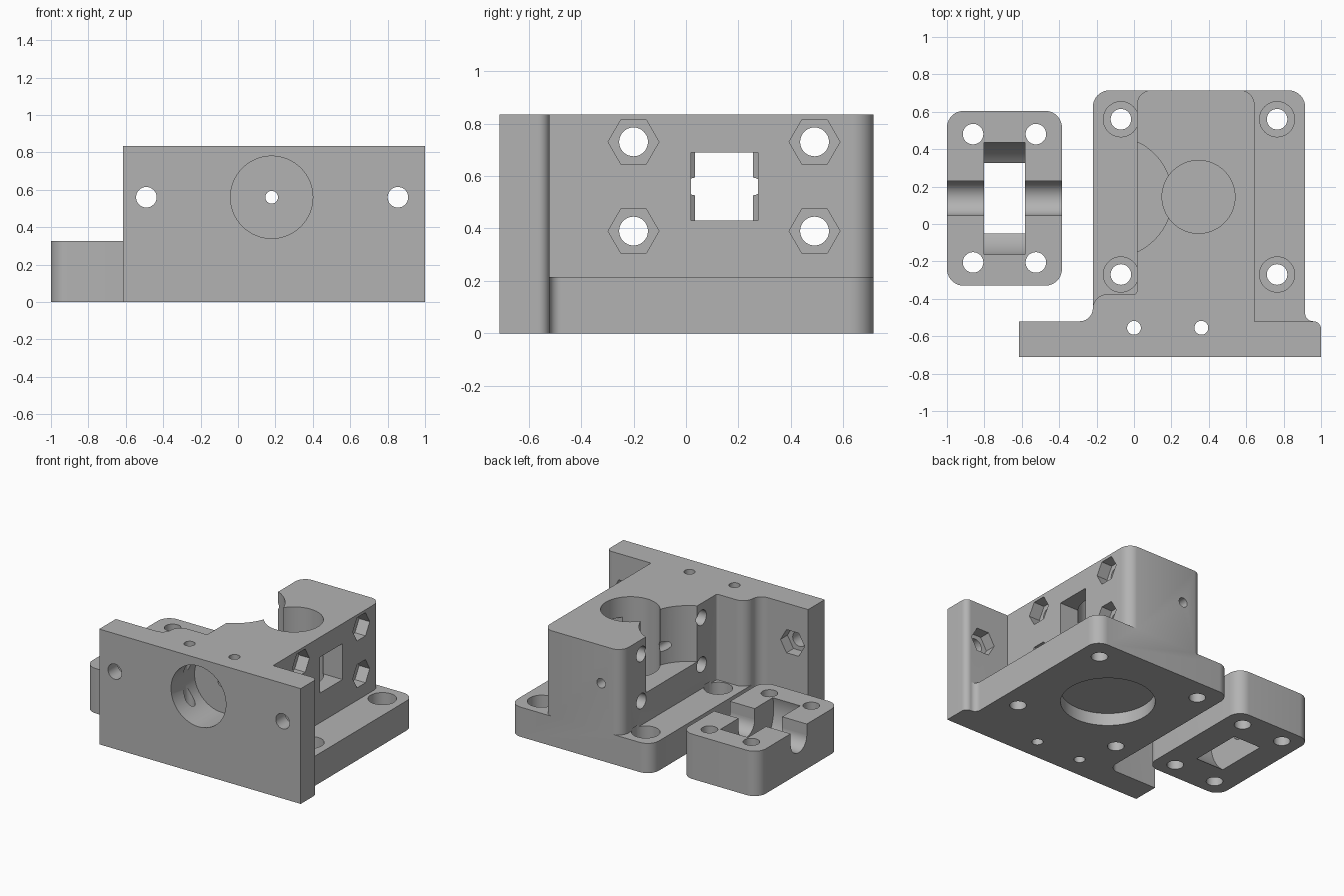
import bpy, bmesh, math
from mathutils import Vector, Matrix

if "Cube" in bpy.data.objects:
    bpy.data.objects.remove(bpy.data.objects["Cube"], do_unlink=True)

grey = bpy.data.materials.new("plain_grey")
grey.use_nodes = True
colour = (0.45, 0.45, 0.45, 1)
grey.diffuse_color = colour
grey.node_tree.nodes["Principled BSDF"].inputs["Base Color"].default_value = colour


def add_object(name, bm):
    bmesh.ops.recalc_face_normals(bm, faces=bm.faces[:])
    mesh = bpy.data.meshes.new(name)
    bm.to_mesh(mesh)
    bm.free()
    mesh.materials.append(grey)
    ob = bpy.data.objects.new(name, mesh)
    bpy.context.scene.collection.objects.link(ob)
    return ob


def prism(name, corners, z0, z1, steps=10):
    """Extrude a closed outline of (x, y, corner radius) from z0 to z1."""
    outline = []
    for i, (x, y, r) in enumerate(corners):
        p = Vector((x, y))
        if not r:
            outline.append(p)
            continue
        a = (Vector(corners[i - 1][:2]) - p).normalized()
        b = (Vector(corners[(i + 1) % len(corners)][:2]) - p).normalized()
        # every rounded corner is a right angle
        centre = p + (a + b) * r
        for k in range(steps + 1):
            t = k / steps * math.pi / 2
            outline.append(centre - b * r * math.cos(t) - a * r * math.sin(t))
    bm = bmesh.new()
    face = bm.faces.new([bm.verts.new((p.x, p.y, z0)) for p in outline])
    top = bmesh.ops.extrude_face_region(bm, geom=[face])["geom"]
    bmesh.ops.translate(bm, vec=(0, 0, z1 - z0),
                        verts=[v for v in top if isinstance(v, bmesh.types.BMVert)])
    return add_object(name, bm)


def box(x0, x1, y0, y1, z0, z1):
    return prism("cutter", [(x0, y0, 0), (x1, y0, 0), (x1, y1, 0), (x0, y1, 0)], z0, z1)


def rod(axis, centre, r, start, end, sides=48):
    """Cylinder along an axis; centre gives the two remaining coordinates."""
    bm = bmesh.new()
    bmesh.ops.create_cone(bm, cap_ends=True, segments=sides, radius1=r, radius2=r,
                          depth=end - start)
    mid = (start + end) / 2
    # a vertex lies on the y axis at first, so hexagons get turned to point sideways
    turn = Matrix.Rotation(math.pi / 2, 4, "Z") if sides == 6 else Matrix()
    if axis == "x":
        rot = Matrix.Rotation(math.pi / 2, 4, "Y")
        turn = Matrix()
        place = (mid, centre[0], centre[1])
    elif axis == "y":
        rot = Matrix.Rotation(math.pi / 2, 4, "X")
        place = (centre[0], mid, centre[1])
    else:
        rot = Matrix()
        place = (centre[0], centre[1], mid)
    bmesh.ops.transform(bm, matrix=Matrix.Translation(place) @ rot @ turn, verts=bm.verts[:])
    return add_object("cutter", bm)


def cut(target, cutter):
    cutter.hide_render = True
    mod = target.modifiers.new("cut", "BOOLEAN")
    mod.operation = "DIFFERENCE"
    mod.solver = "EXACT"
    mod.object = cutter
    bpy.context.view_layer.objects.active = target
    bpy.ops.object.modifier_apply(modifier=mod.name)
    bpy.data.objects.remove(cutter, do_unlink=True)


def finish(ob):
    bpy.ops.object.select_all(action="DESELECT")
    ob.select_set(True)
    bpy.context.view_layer.objects.active = ob
    bpy.ops.object.shade_smooth_by_angle(angle=math.radians(30))


# Main body: wide front plate with a narrower block behind it
HEIGHT, BASE = 0.835, 0.215
body = prism("main_body", [
    (-0.615, -0.71, 0), (1, -0.71, 0), (1, -0.52, 0.042), (0.915, -0.52, 0.042),
    (0.915, 0.715, 0.09), (-0.22, 0.715, 0.09), (-0.22, -0.52, 0.07), (-0.615, -0.52, 0)],
    0, HEIGHT)

# Lower the block to a flange on both sides
cut(body, prism("cutter", [
    (0.645, -0.52, 0), (1.2, -0.52, 0), (1.2, 1, 0), (0.564, 1, 0),
    (0.564, 0.716, 0), (0.645, 0.716, 0.08)], BASE, 1))
cut(body, prism("cutter", [
    (-0.5, -0.457, 0), (-0.221, -0.457, 0), (-0.221, -0.375, 0.08), (0.015, -0.375, 0.015),
    (0.015, 0.716, 0.08), (0.096, 0.716, 0), (0.096, 1, 0), (-0.5, 1, 0)], BASE, 1))

# Motor recess below, drive bore and bearing recess above, side window
MID = 0.145
AXIS = 0.56
cut(body, rod("z", (0.345, MID), 0.31, -0.1, 0.09, 64))
cut(body, rod("z", (0.345, MID), 0.195, 0.1, 1, 64))
cut(body, rod("z", (-0.12, MID), 0.324, 0.43, 1, 80))
cut(body, box(0.35, 0.8, 0.02, 0.275, 0.43, 0.69))

# Nozzle socket in the front, feed channel, and two retaining pin holes
cut(body, rod("y", (0.18, AXIS), 0.22, -0.9, -0.44, 64))
cut(body, rod("y", (0.18, AXIS), 0.034, -0.5, 0.9, 32))
for x in (0, 0.36):
    cut(body, rod("z", (x, -0.555), 0.037, -0.1, 1, 32))

# Flange bolt holes with counterbores
for x in (-0.07, 0.765):
    for y in (-0.27, 0.56):
        cut(body, rod("z", (x, y), 0.055, -0.1, 0.3, 32))
        cut(body, rod("z", (x, y), 0.094, 0.12, 0.23))

# Side clamp holes with hexagonal nut pockets
for y in (-0.2, 0.49):
    for z in (0.39, 0.73):
        cut(body, rod("x", (y, z), 0.055, -0.1, 0.8, 32))
        cut(body, rod("x", (y, z), 0.097, 0.56, 0.8, 6))

# Plate mounting holes with nut pockets at the back
for x in (-0.49, 0.855):
    cut(body, rod("y", (x, AXIS), 0.055, -0.9, -0.4, 32))
    cut(body, rod("y", (x, AXIS), 0.097, -0.6, -0.4, 6))
finish(body)

# Separate clamp block beside the body
CX, CY, TOP = -0.6925, 0.1375, 0.325
clamp = prism("clamp_block", [
    (-1, -0.33, 0.09), (-0.385, -0.33, 0.09), (-0.385, 0.605, 0.09), (-1, 0.605, 0.09)], 0, TOP)

# Round bearing slot and open axle groove
WHEEL = 0.245
cut(clamp, rod("x", (CY, WHEEL), 0.31, CX - 0.11, CX + 0.11, 80))
cut(clamp, rod("x", (CY, WHEEL), 0.092, -1.2, -0.2))
cut(clamp, box(-1.2, -0.2, CY - 0.092, CY + 0.092, WHEEL, 0.5))

# Four clamp bolt holes
for sx in (-1, 1):
    for sy in (-1, 1):
        cut(clamp, rod("z", (CX + sx * 0.168, CY + sy * 0.343), 0.055, -0.1, 0.5, 32))
finish(clamp)
